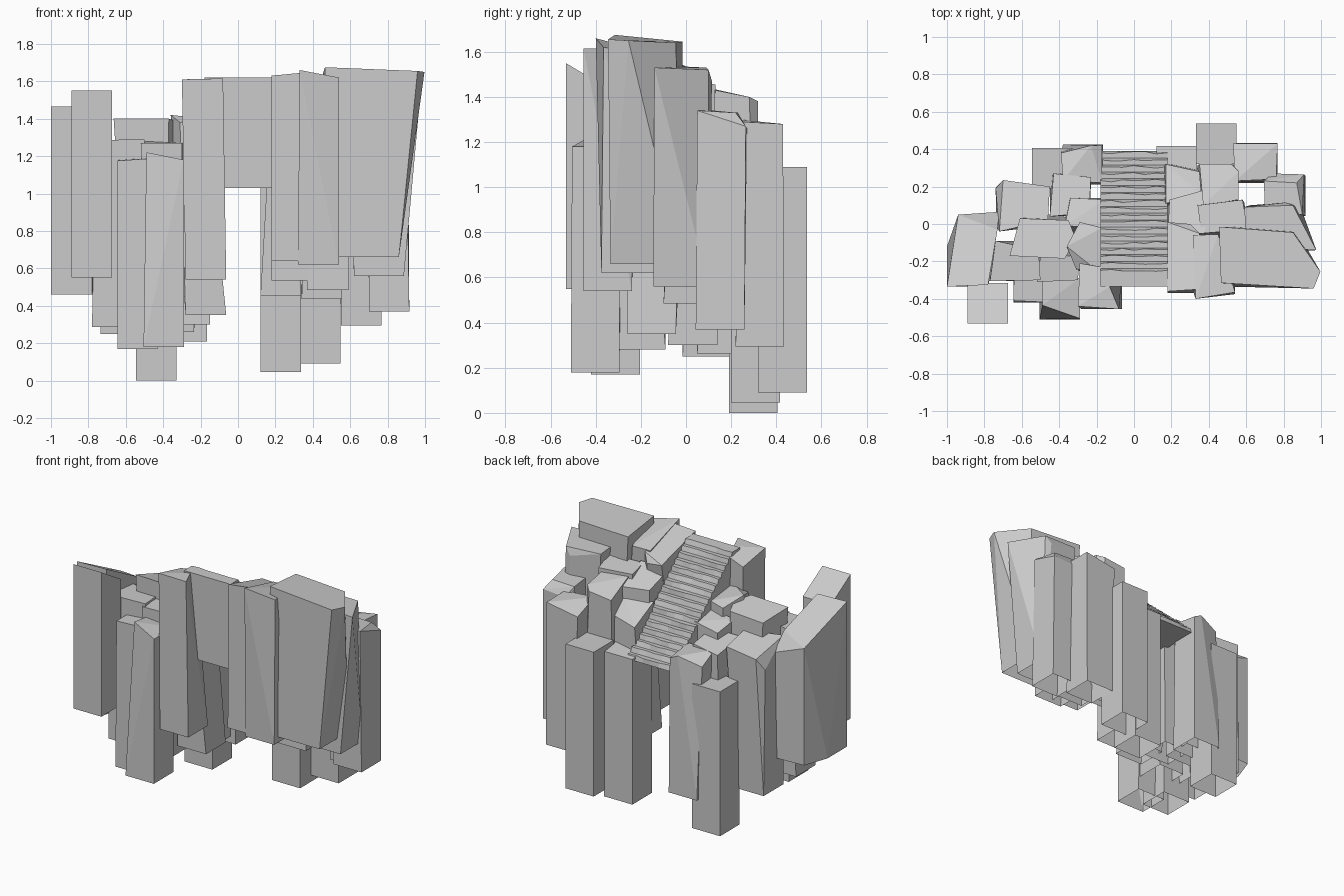
import bpy, bmesh, random

random.seed(4)


def make_object(name, bm):
    bmesh.ops.recalc_face_normals(bm, faces=bm.faces[:])
    # the model is open underneath the pillars
    low = min(v.co.z for v in bm.verts)
    if name != "staircase":
        under = [f for f in bm.faces if all(v.co.z < low + 0.001 for v in f.verts)]
        bmesh.ops.delete(bm, geom=under, context='FACES')
    mesh = bpy.data.meshes.new(name)
    bm.to_mesh(mesh)
    bm.free()
    obj = bpy.data.objects.new(name, mesh)
    bpy.context.collection.objects.link(obj)


def rock(name, base, *top):
    """Faceted pillar: base = (x0, x1, y0, y1, z), top = points of the broken crown."""
    x0, x1, y0, y1, z = base
    pts = [(x0, y0, z), (x1, y0, z), (x1, y1, z), (x0, y1, z), *top]
    bm = bmesh.new()
    for p in pts:
        bm.verts.new(p)
    bmesh.ops.convex_hull(bm, input=bm.verts[:])
    loose = [v for v in bm.verts if not v.link_faces]
    bmesh.ops.delete(bm, geom=loose, context='VERTS')
    bmesh.ops.dissolve_limit(bm, angle_limit=0.14, verts=bm.verts[:], edges=bm.edges[:])
    make_object(name, bm)


def block(name, x, y, z0, z1, drop=0.0, w=0.216):
    """Square pillar from its front-left corner, top sinking by drop to the back."""
    rock(name, (x, x + w, y, y + w, z0), (x, y, z1), (x + w, y, z1),
         (x + w, y + w, z1 - drop), (x, y + w, z1 - drop))


# staircase: solid wedge, rising to the front, with worn step edges
def stairs(steps=18, x0=-0.18, x1=0.178, cols=6):
    y_back, y_top, y_front, z_low, z_high = 0.39, -0.275, -0.335, 1.03, 1.62
    run, rise = (y_back - y_top) / steps, (z_high - z_low) / steps
    bm = bmesh.new()
    rows = []
    for c in range(cols + 1):
        x = x0 + (x1 - x0) * c / cols
        row = [bm.verts.new((x, y_front, z_low)), bm.verts.new((x, y_back, z_low))]
        for s in range(steps):
            y, z = y_back - s * run, z_low + s * rise
            if s:
                row.append(bm.verts.new((x, y, z)))
            jit = 0.008 * random.uniform(-1, 1) if 0 < c < cols else 0
            row.append(bm.verts.new((x, y - 0.01 + jit, z + rise)))
        row.append(bm.verts.new((x, y_front, z_high)))
        rows.append(row)
    for a, b in zip(rows, rows[1:]):
        for i in range(len(a)):
            j = (i + 1) % len(a)
            bm.faces.new((a[i], a[j], b[j], b[i]))
    bm.faces.new(rows[0])
    bm.faces.new(rows[-1])
    make_object("staircase", bm)


stairs()

# plain square pillars
block("front_left_tall_pillar", -0.89, -0.532, 0.55, 1.55, 0.13)
block("back_left_low_pillar", -0.545, 0.19, 0.0, 1.0)
block("back_right_low_pillar", 0.332, 0.32, 0.09, 1.09)
block("back_inner_low_pillar", 0.12, 0.2, 0.045, 1.08, 0.03)

# right cliff, front to back
rock("right_front_cliff", (0.50, 0.86, -0.335, -0.02, 0.66),
     (0.465, -0.315, 1.675), (0.96, -0.345, 1.655), (0.997, -0.255, 1.65),
     (0.85, -0.045, 1.64), (0.455, -0.015, 1.645))
rock("right_front_pillar", (0.32, 0.54, -0.375, -0.10, 0.62),
     (0.33, -0.40, 1.66), (0.54, -0.365, 1.62), (0.45, -0.055, 1.57), (0.315, -0.06, 1.57))
rock("right_front_inner", (0.18, 0.396, -0.37, -0.15, 0.64),
     (0.18, -0.36, 1.63), (0.335, -0.35, 1.645), (0.35, -0.05, 1.56),
     (0.30, 0.0, 1.51), (0.18, 0.01, 1.53))
rock("right_outer_cliff", (0.62, 0.887, -0.145, 0.10, 0.56),
     (0.60, -0.12, 1.54), (0.975, -0.14, 1.53), (0.85, 0.10, 1.52),
     (0.81, 0.115, 1.47), (0.59, 0.09, 1.53))
rock("right_middle_shoulder", (0.37, 0.59, -0.10, 0.115, 0.485),
     (0.36, -0.05, 1.48), (0.61, -0.03, 1.48), (0.58, 0.13, 1.455), (0.34, 0.10, 1.46))
rock("right_middle_inner", (0.18, 0.396, -0.09, 0.125, 0.535),
     (0.18, -0.06, 1.47), (0.38, -0.05, 1.49), (0.37, 0.18, 1.40), (0.19, 0.13, 1.40))
rock("right_back_shoulder", (0.34, 0.556, 0.10, 0.315, 0.435),
     (0.37, 0.10, 1.44), (0.56, 0.13, 1.43), (0.56, 0.28, 1.40),
     (0.52, 0.32, 1.38), (0.35, 0.32, 1.36))
rock("right_back_inner", (0.12, 0.336, 0.09, 0.305, 0.455),
     (0.17, 0.11, 1.32), (0.36, 0.16, 1.33), (0.35, 0.28, 1.24), (0.17, 0.32, 1.22))
rock("right_back_outer", (0.70, 0.916, 0.043, 0.259, 0.37),
     (0.70, 0.06, 1.345), (0.90, 0.05, 1.34), (0.87, 0.22, 1.33),
     (0.91, 0.265, 1.27), (0.695, 0.23, 1.33), (0.74, 0.27, 1.26))
rock("right_rear_corner", (0.552, 0.768, 0.22, 0.434, 0.295),
     (0.54, 0.23, 1.30), (0.76, 0.24, 1.29), (0.768, 0.43, 1.28), (0.53, 0.43, 1.24))

# left cliff, front to back
rock("left_outer_cliff", (-1.0, -0.78, -0.335, -0.12, 0.46),
     (-0.94, 0.05, 0.46), (-0.74, 0.06, 0.46),
     (-1.0, -0.335, 1.465), (-0.78, -0.325, 1.465), (-0.73, -0.03, 1.31),
     (-0.72, 0.065, 1.19), (-0.94, 0.05, 1.27), (-0.85, -0.05, 1.33))
rock("left_front_column", (-0.28, -0.063, -0.455, -0.24, 0.54),
     (-0.30, -0.44, 1.61), (-0.08, -0.455, 1.615), (-0.13, -0.335, 1.615),
     (-0.17, -0.23, 1.59), (-0.29, -0.21, 1.56))
rock("left_front_pillar", (-0.505, -0.288, -0.51, -0.295, 0.18),
     (-0.49, -0.435, 1.22), (-0.29, -0.505, 1.18), (-0.29, -0.29, 1.18), (-0.49, -0.28, 1.20))
rock("left_front_short", (-0.645, -0.43, -0.42, -0.204, 0.17),
     (-0.645, -0.41, 1.175), (-0.43, -0.42, 1.19), (-0.43, -0.21, 1.19), (-0.64, -0.21, 1.18))
rock("left_front_shoulder", (-0.78, -0.565, -0.305, -0.09, 0.285),
     (-0.77, -0.305, 1.285), (-0.50, -0.30, 1.29), (-0.51, -0.14, 1.29), (-0.74, -0.09, 1.285))
rock("left_step_rock", (-0.50, -0.30, -0.30, -0.09, 0.28),
     (-0.52, -0.31, 1.27), (-0.30, -0.30, 1.27), (-0.29, -0.17, 1.27), (-0.50, -0.17, 1.28))
rock("left_middle_crag", (-0.60, -0.385, -0.17, 0.05, 0.41),
     (-0.665, -0.17, 1.40), (-0.37, -0.185, 1.40), (-0.31, -0.08, 1.38),
     (-0.35, 0.02, 1.36), (-0.61, 0.03, 1.35))
rock("left_middle_inner", (-0.28, -0.063, -0.26, -0.045, 0.35),
     (-0.31, -0.24, 1.38), (-0.17, -0.27, 1.40), (-0.17, -0.02, 1.37), (-0.29, 0.01, 1.36),
     (-0.36, -0.12, 1.42))
rock("left_inner_ledge", (-0.36, -0.15, -0.08, 0.14, 0.30),
     (-0.37, -0.01, 1.30), (-0.16, -0.02, 1.31), (-0.155, 0.13, 1.28), (-0.34, 0.14, 1.25))
rock("left_back_outer", (-0.735, -0.52, -0.015, 0.20, 0.25),
     (-0.72, -0.04, 1.27), (-0.46, 0.02, 1.26), (-0.45, 0.20, 1.21),
     (-0.70, 0.235, 1.20), (-0.74, 0.19, 1.12))
rock("left_back_middle", (-0.45, -0.234, 0.05, 0.265, 0.26),
     (-0.45, 0.04, 1.22), (-0.24, 0.06, 1.23), (-0.23, 0.25, 1.19), (-0.43, 0.27, 1.17))
rock("left_back_inner", (-0.38, -0.165, 0.21, 0.425, 0.21),
     (-0.38, 0.23, 1.18), (-0.17, 0.22, 1.17), (-0.17, 0.42, 1.14),
     (-0.23, 0.42, 1.17), (-0.39, 0.38, 1.12))
